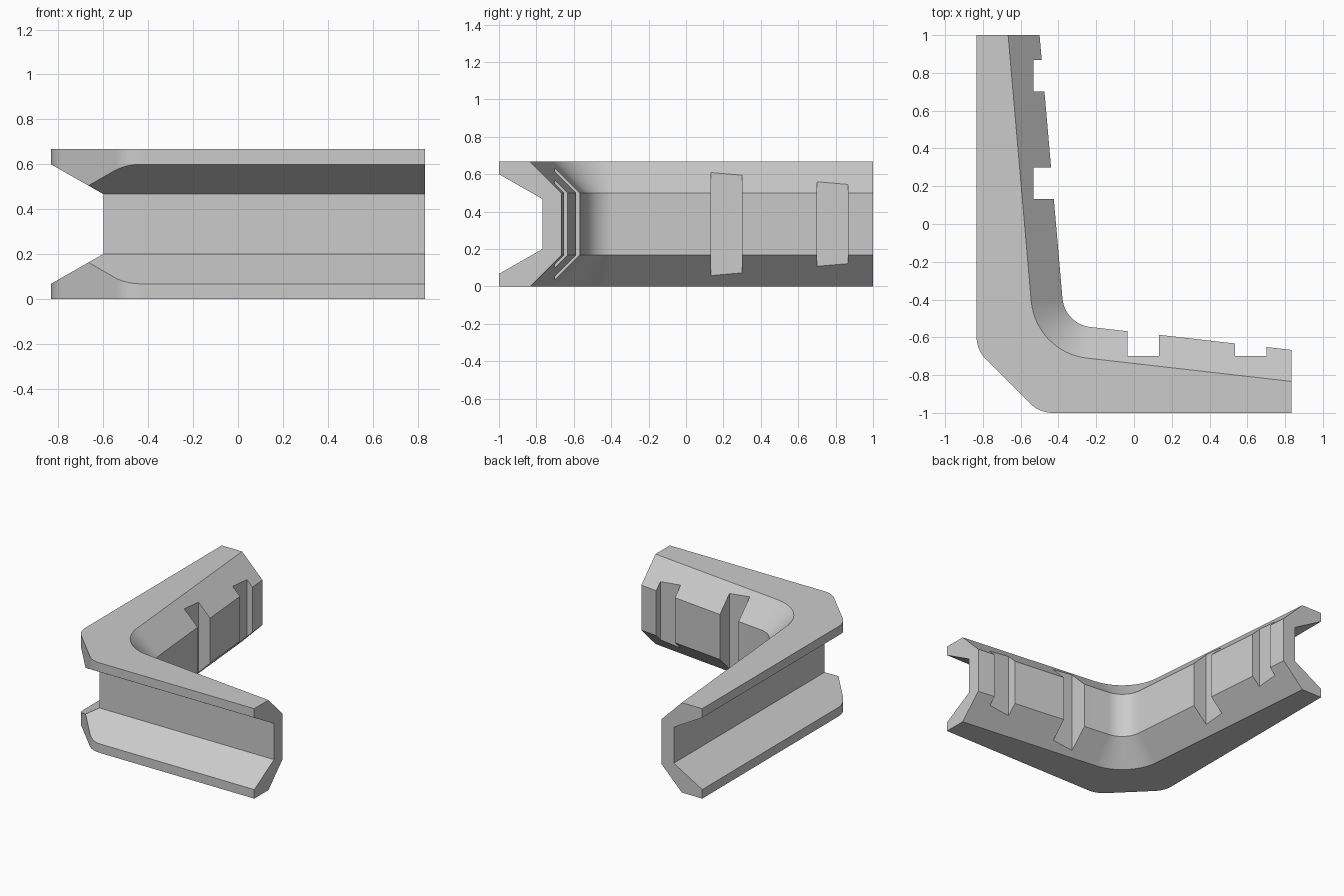
import bpy, bmesh, math
from mathutils import Vector

cube = bpy.data.objects.get("Cube")
if cube:
    bpy.data.objects.remove(cube, do_unlink=True)

# Plan coordinates start at the outer corner of the L
LONG, SHORT, HEIGHT = 2.0, 5 / 3, 2 / 3
ORIGIN = Vector((-SHORT / 2, -LONG / 2, 0))

COLOUR = (0.6, 0.6, 0.6, 1)
grey = bpy.data.materials.new("plain_grey")
grey.use_nodes = True
grey.diffuse_color = COLOUR
grey.node_tree.nodes["Principled BSDF"].inputs["Base Color"].default_value = COLOUR


def fillet(a, p, b, radius, steps):
    """Points of an arc rounding the corner p between a and b."""
    a, p, b = Vector(a), Vector(p), Vector(b)
    da, db = (a - p).normalized(), (b - p).normalized()
    half = math.acos(da.dot(db)) / 2
    centre = p + (da + db).normalized() * (radius / math.sin(half))
    t = radius / math.tan(half)
    start, end = p + da * t - centre, p + db * t - centre
    sweep = math.pi - 2 * half
    points = []
    for i in range(steps + 1):
        angle = sweep * i / steps
        arc = start * math.sin(sweep - angle) + end * math.sin(angle)
        points.append(centre + arc / math.sin(sweep))
    return points


def loft(name, rings):
    """Skin matching rings of 3D points and cap both ends."""
    bm = bmesh.new()
    loops = [[bm.verts.new(Vector(p) + ORIGIN) for p in r] for r in rings]
    n = len(loops[0])
    for low, high in zip(loops, loops[1:]):
        for i in range(n):
            j = (i + 1) % n
            bm.faces.new((low[i], low[j], high[j], high[i]))
    bm.faces.new(loops[0])
    bm.faces.new(loops[-1])
    bmesh.ops.recalc_face_normals(bm, faces=bm.faces)
    mesh = bpy.data.meshes.new(name)
    bm.to_mesh(mesh)
    bm.free()
    mesh.materials.append(grey)
    obj = bpy.data.objects.new(name, mesh)
    bpy.context.collection.objects.link(obj)
    return obj


def outline(tip, radius):
    """Plan of the L: chamfered outside, tapered and rounded inside."""
    slope_long, slope_short = 0.087, 0.114
    # meeting point of the two tapered inner edges
    k = tip + LONG * slope_long
    v = (tip + slope_short * (SHORT - k)) / (1 - slope_short * slope_long)
    u = k - slope_long * v
    cut = 1 / 3
    a, b = (0, LONG), (0, cut)
    c, d = (cut, 0), (SHORT, 0)
    e, f, g = (SHORT, tip), (u, v), (tip, LONG)
    return ([Vector(a)] + fillet(a, b, c, 1 / 6, 8) + fillet(b, c, d, 1 / 6, 8)
            + [Vector(d), Vector(e)] + fillet(e, f, g, radius, 16) + [Vector(g)])


# Main beam, bevelled along its inner top and bottom edges
narrow, wide = outline(1 / 6, 1 / 3), outline(1 / 3, 1 / 6)
levels = [(narrow, 0), (wide, 1 / 6), (wide, 0.5), (narrow, HEIGHT)]
beam = loft("corner_beam", [[(p.x, p.y, z) for p in plan] for plan, z in levels])

# Channel along the outside, mitred at the corner
DEPTH, OUT, RUN = 0.233, -0.1, 2.3
low = 0.2 - (DEPTH - OUT) * 0.571
section = [(OUT, low), (DEPTH, 0.2), (DEPTH, HEIGHT - 0.2), (OUT, HEIGHT - low)]
cutters = [loft("channel_cutter", [
    [(d, RUN, z) for d, z in section],
    [(d, d, z) for d, z in section],
    [(RUN, d, z) for d, z in section]])]

# Pairs of square notches on the inside of both arms
for length, flip in ((LONG, False), (SHORT, True)):
    for back in (0.133, 0.7):
        near, far = length - back, length - back - 1 / 6
        plan = [(0.3, near), (0.8, near), (0.8, far), (0.3, far)]
        if flip:
            plan = [(y, x) for x, y in plan]
        cutters.append(loft("notch_cutter", [[(x, y, z) for x, y in plan] for z in (-0.1, 0.8)]))

bpy.ops.object.select_all(action="DESELECT")
bpy.context.view_layer.objects.active = beam
beam.select_set(True)
for cutter in cutters:
    cutter.hide_render = True
    mod = beam.modifiers.new("cut", "BOOLEAN")
    mod.operation = "DIFFERENCE"
    mod.solver = "EXACT"
    mod.object = cutter
    bpy.ops.object.modifier_apply(modifier=mod.name)
    bpy.data.objects.remove(cutter, do_unlink=True)

# Smooth the rounded corners, keep the flat faces crisp
bpy.ops.object.shade_smooth_by_angle(angle=math.radians(25))
weighted = beam.modifiers.new("flat_faces", "WEIGHTED_NORMAL")
weighted.keep_sharp = True
